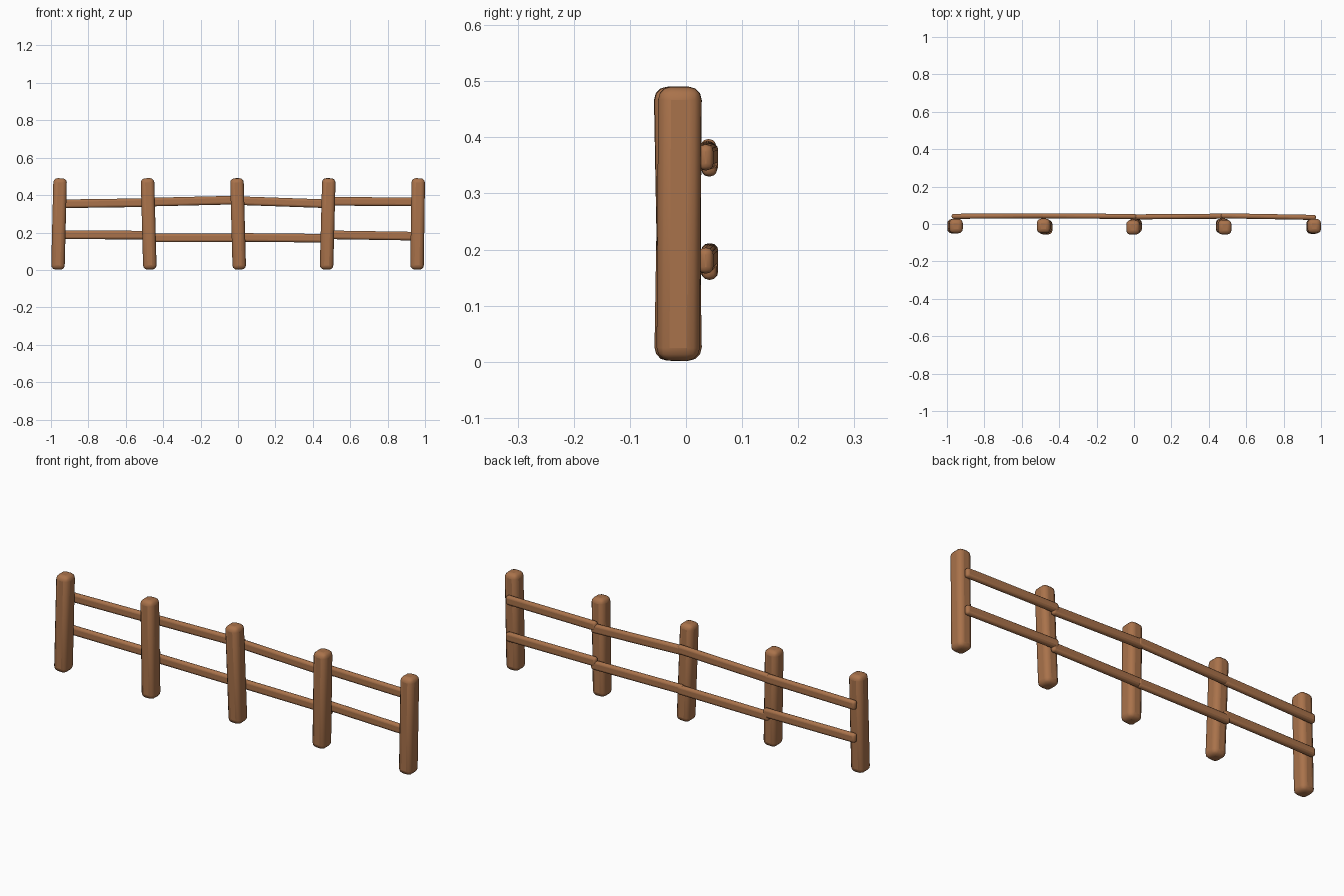
import bpy
from mathutils import Vector, Matrix
from math import radians

if "Cube" in bpy.data.objects:
    bpy.data.objects.remove(bpy.data.objects["Cube"])

wood = bpy.data.materials.new("wood")
wood.diffuse_color = (0.40, 0.17, 0.07, 1)
wood.use_nodes = True
wood.node_tree.nodes["Principled BSDF"].inputs["Base Color"].default_value = wood.diffuse_color


def beam(name, start, end, width, depth, bevel):
    """Rounded bar from start to end; depth runs along y."""
    a, b = Vector(start), Vector(end)
    axis = (b - a).normalized()
    side = Vector((0, 1, 0))
    side = (side - axis * side.dot(axis)).normalized()
    across = side.cross(axis)
    rot = Matrix((across, side, axis)).transposed().to_4x4()
    bpy.ops.mesh.primitive_cube_add(size=1)
    ob = bpy.context.object
    ob.name = name
    ob.data.transform(Matrix.Diagonal((width, depth, (b - a).length, 1)))
    ob.matrix_world = Matrix.Translation((a + b) / 2) @ rot
    mod = ob.modifiers.new("rounded_edges", 'BEVEL')
    mod.width = bevel
    mod.segments = 3
    ob.data.materials.append(wood)
    bpy.ops.object.shade_smooth_by_angle(angle=radians(40))
    return ob


# Slightly leaning posts: bottom x, bottom y, top x, top y
posts = [(-0.963, -0.012, -0.951, -0.011),
         (-0.471, -0.018, -0.484, -0.010),
         (0.007, -0.010, -0.006, -0.019),
         (0.473, -0.010, 0.486, -0.018),
         (0.957, -0.014, 0.964, -0.011)]
for i, (bx, by, tx, ty) in enumerate(posts):
    beam(f"post_{i + 1}", (bx, by, 0.002), (tx, ty, 0.49), 0.072, 0.077, 0.023)

# Rails behind the posts: x0, x1, y0, y1, then left and right heights
spans = [(-0.975, -0.465, 0.041, 0.044),
         (-0.495, 0.015, 0.044, 0.040),
         (-0.015, 0.495, 0.038, 0.042),
         (0.465, 0.973, 0.044, 0.035)]
heights = {"upper": [(0.353, 0.360), (0.362, 0.374), (0.371, 0.353), (0.367, 0.364)],
           "lower": [(0.188, 0.186), (0.171, 0.171), (0.174, 0.169), (0.188, 0.180)]}
for level, zs in heights.items():
    for i, ((x0, x1, y0, y1), (z0, z1)) in enumerate(zip(spans, zs)):
        beam(f"{level}_rail_{i + 1}", (x0, y0, z0), (x1, y1, z1), 0.046, 0.027, 0.012)
